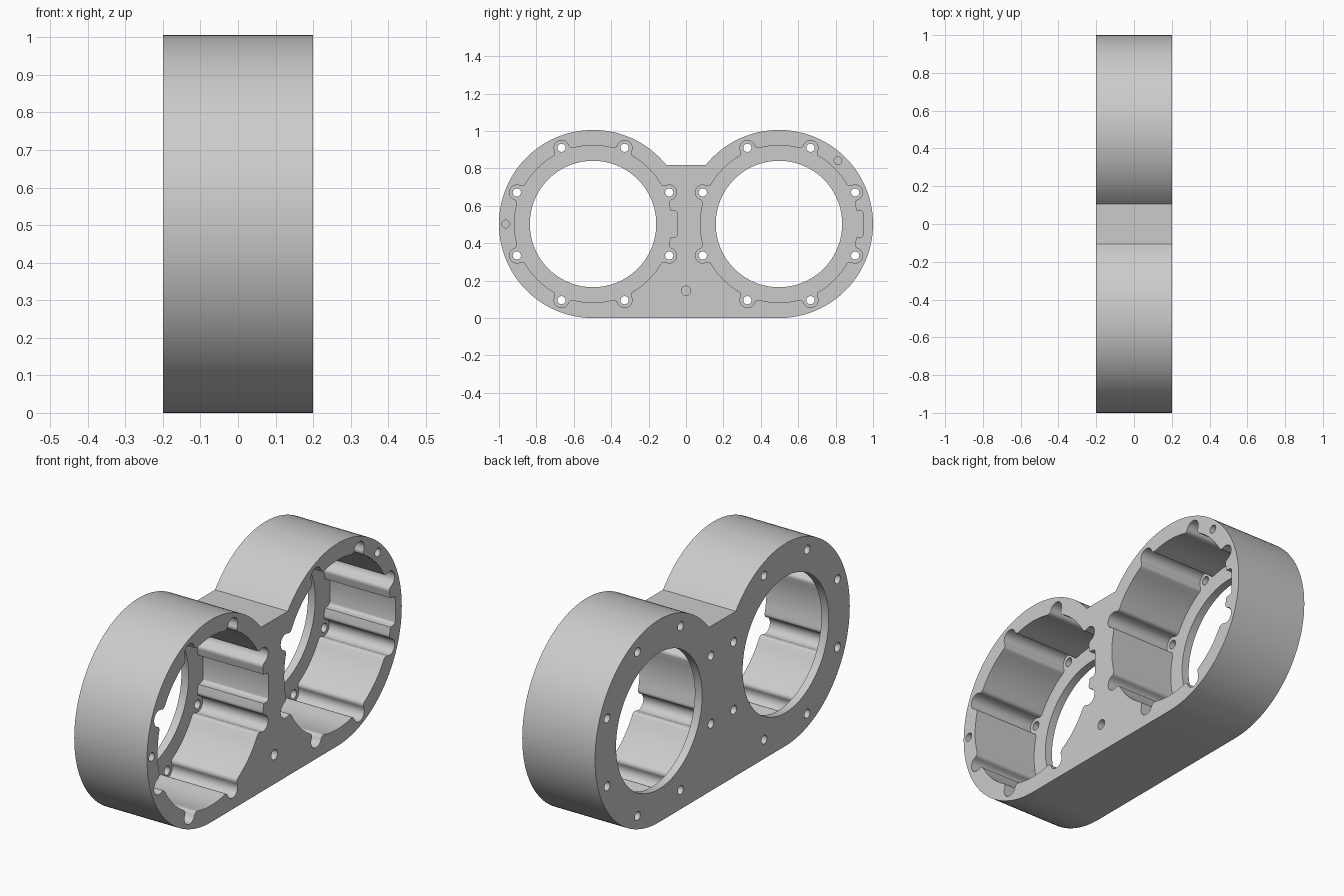
import bpy, bmesh
from math import sin, cos, pi, radians, acos, asin, sqrt

if "Cube" in bpy.data.objects:
    bpy.data.objects.remove(bpy.data.objects["Cube"])

CY, CZ, R = 0.497, 0.503, 0.503        # ring centres and outer radius
BORE, POCKET = 0.338, 0.42
BOLT, LOBE, FILLET = 0.441, 0.04, 0.02


def arc(cy, cz, r, a0, a1, n):
    return [(cy + r * cos(a0 + (a1 - a0) * i / n), cz + r * sin(a0 + (a1 - a0) * i / n))
            for i in range(n + 1)]


def circle(cy, cz, r, n):
    return arc(cy, cz, r, 0, 2 * pi, n)[:-1]


def prism(name, pts, x0, x1):
    """Extrude a y-z profile along x."""
    bm = bmesh.new()
    face = bm.faces.new([bm.verts.new((x0, y, z)) for y, z in pts])
    ext = bmesh.ops.extrude_face_region(bm, geom=[face])
    moved = [v for v in ext["geom"] if isinstance(v, bmesh.types.BMVert)]
    bmesh.ops.translate(bm, verts=moved, vec=(x1 - x0, 0, 0))
    bmesh.ops.recalc_face_normals(bm, faces=bm.faces)
    mesh = bpy.data.meshes.new(name)
    bm.to_mesh(mesh)
    bm.free()
    ob = bpy.data.objects.new(name, mesh)
    bpy.context.collection.objects.link(ob)
    return ob


def pocket_profile(cy, cz):
    """Round pocket with eight filleted bolt lobes and one side notch."""
    uf = sqrt((POCKET + FILLET) ** 2 - (LOBE + FILLET) ** 2)
    t = asin((LOBE + FILLET) / (POCKET + FILLET))
    lobe = arc(uf, -LOBE - FILLET, FILLET, pi - t, pi / 2, 5)
    lobe += arc(BOLT, 0, LOBE, -pi / 2, pi / 2, 14)
    lobe += [(u, -v) for u, v in reversed(lobe[:6])]
    half = [(0.414, 0.072), (0.434, 0.071), (0.444, 0.068), (0.45, 0.062), (0.452, 0.054)]
    notch = [(u, -v) for u, v in half] + half[::-1]
    pts = []
    for k in range(8):
        a = radians(22.5 + 45 * k)
        pts += [(u * cos(a) - v * sin(a), u * sin(a) + v * cos(a)) for u, v in lobe]
        if k == 7:
            pts += notch
        else:
            pts += arc(0, 0, POCKET, a + t, a + pi / 4 - t, 8)[1:-1]
    return [(cy + y, cz + z) for y, z in pts]


# housing body: two round ends, flat base, flat saddle on top
end = acos(-0.392 / R)
right = arc(CY, CZ, R, -pi / 2, end, 72)
body = prism("twin_ring_housing", right + [(-y, z) for y, z in reversed(right)], -0.2, 0.2)

cutters = []
for cy in (-CY, CY):
    # pocket from the +x face, leaving a thin flange
    cutters.append(prism("pocket_cutter", pocket_profile(cy, CZ), -0.16, 0.3))
    # flange opening and bolt holes
    cutters.append(prism("bore_cutter", circle(cy, CZ, BORE, 96), -0.3, 0.1))
    for k in range(8):
        a = radians(22.5 + 45 * k)
        cutters.append(prism("bolt_hole_cutter",
                             circle(cy + BOLT * cos(a), CZ + BOLT * sin(a), 0.022, 24), -0.3, 0.1))

# blind pin holes in the +x face
for y, z, r in ((-0.963, 0.503, 0.021), (0.812, 0.841, 0.021), (0, 0.146, 0.025)):
    cutters.append(prism("pin_hole_cutter", circle(y, z, r, 24), 0.05, 0.3))

for c in cutters:
    c.hide_render = True
    mod = body.modifiers.new("cut", "BOOLEAN")
    mod.operation = "DIFFERENCE"
    mod.solver = "EXACT"
    mod.object = c

bpy.ops.object.select_all(action="DESELECT")
bpy.context.view_layer.objects.active = body
body.select_set(True)
for mod in list(body.modifiers):
    bpy.ops.object.modifier_apply(modifier=mod.name)
for c in cutters:
    bpy.data.objects.remove(c)

bpy.ops.object.shade_smooth_by_angle(angle=radians(30))
